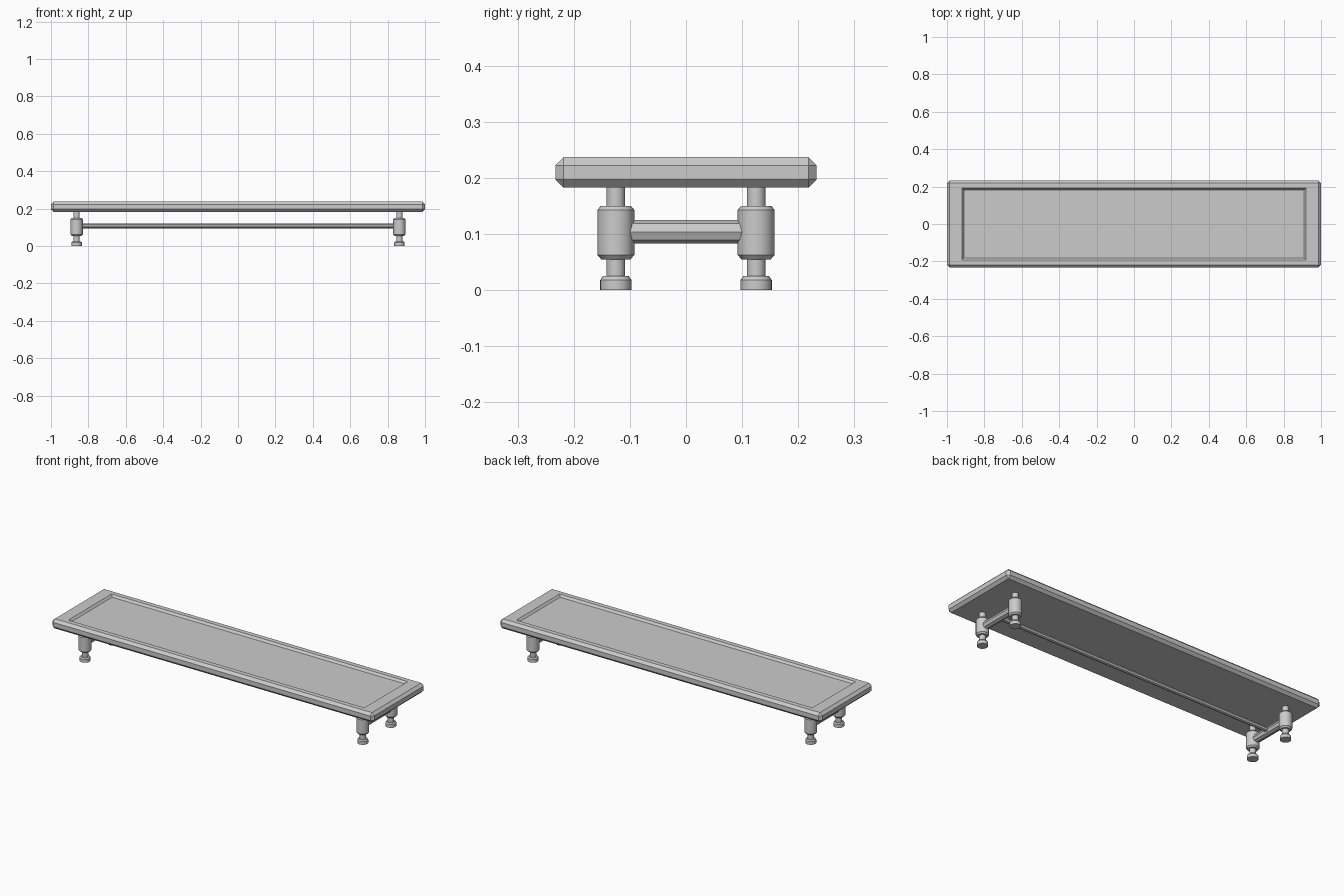
import bpy, bmesh, math

if "Cube" in bpy.data.objects:
    bpy.data.objects.remove(bpy.data.objects["Cube"])


def finish(name, bm):
    bmesh.ops.recalc_face_normals(bm, faces=bm.faces)
    mesh = bpy.data.meshes.new(name)
    bm.to_mesh(mesh)
    bm.free()
    obj = bpy.data.objects.new(name, mesh)
    bpy.context.collection.objects.link(obj)
    return obj


def smooth(obj, angle=30):
    bpy.ops.object.select_all(action='DESELECT')
    obj.select_set(True)
    bpy.context.view_layer.objects.active = obj
    bpy.ops.object.shade_smooth_by_angle(angle=math.radians(angle))


def lathe(name, profile, x, y, sides=24):
    bm = bmesh.new()
    rings = [[bm.verts.new((x + r * math.cos(2 * math.pi * i / sides),
                            y + r * math.sin(2 * math.pi * i / sides), z))
              for i in range(sides)] for r, z in profile]
    for a, b in zip(rings, rings[1:]):
        for i in range(sides):
            j = (i + 1) % sides
            bm.faces.new((a[i], a[j], b[j], b[i]))
    bm.faces.new(rings[0][::-1])
    bm.faces.new(rings[-1])
    obj = finish(name, bm)
    smooth(obj)


def rod(name, radius, length, location, rotation):
    bpy.ops.mesh.primitive_cylinder_add(vertices=8, radius=radius, depth=length,
                                        location=location, rotation=rotation)
    bpy.context.object.name = name


# Bench top: chamfered slab with a shallow recessed panel
bm = bmesh.new()
bmesh.ops.create_cube(bm, size=1)
for v in bm.verts:
    v.co = (v.co.x * 2, v.co.y * 0.466, 0.21 + v.co.z * 0.054)
bmesh.ops.bevel(bm, geom=bm.edges[:], offset=0.0145, segments=1, affect='EDGES')
top = max(bm.faces, key=lambda f: f.calc_center_median().z)
# Inner loops: panel rim, then sunken floor
for half_x, half_y, z in ((0.92, 0.192, 0.237), (0.91, 0.182, 0.225)):
    bmesh.ops.inset_individual(bm, faces=[top], thickness=0.005)
    for v in top.verts:
        v.co = (math.copysign(half_x, v.co.x), math.copysign(half_y, v.co.y), z)
finish("bench_top", bm)

# Turned legs
leg_profile = [(0.028, 0), (0.028, 0.018), (0.023, 0.025), (0.0165, 0.025),
               (0.0165, 0.055), (0.026, 0.055), (0.033, 0.063), (0.033, 0.143),
               (0.027, 0.15), (0.0165, 0.15), (0.0165, 0.19)]
for sx, side in ((-1, "left"), (1, "right")):
    for sy, end in ((-1, "front"), (1, "back")):
        lathe(f"{end}_{side}_leg", leg_profile, sx * 0.863, sy * 0.125)
    # Octagonal stretcher between each pair of legs
    rod(f"{side}_stretcher", 0.021, 0.22, (sx * 0.863, 0, 0.104), (math.pi / 2, 0, 0))

# Long centre stretcher
rod("long_stretcher", 0.0125, 1.71, (0, 0, 0.107), (0, math.pi / 2, 0))
